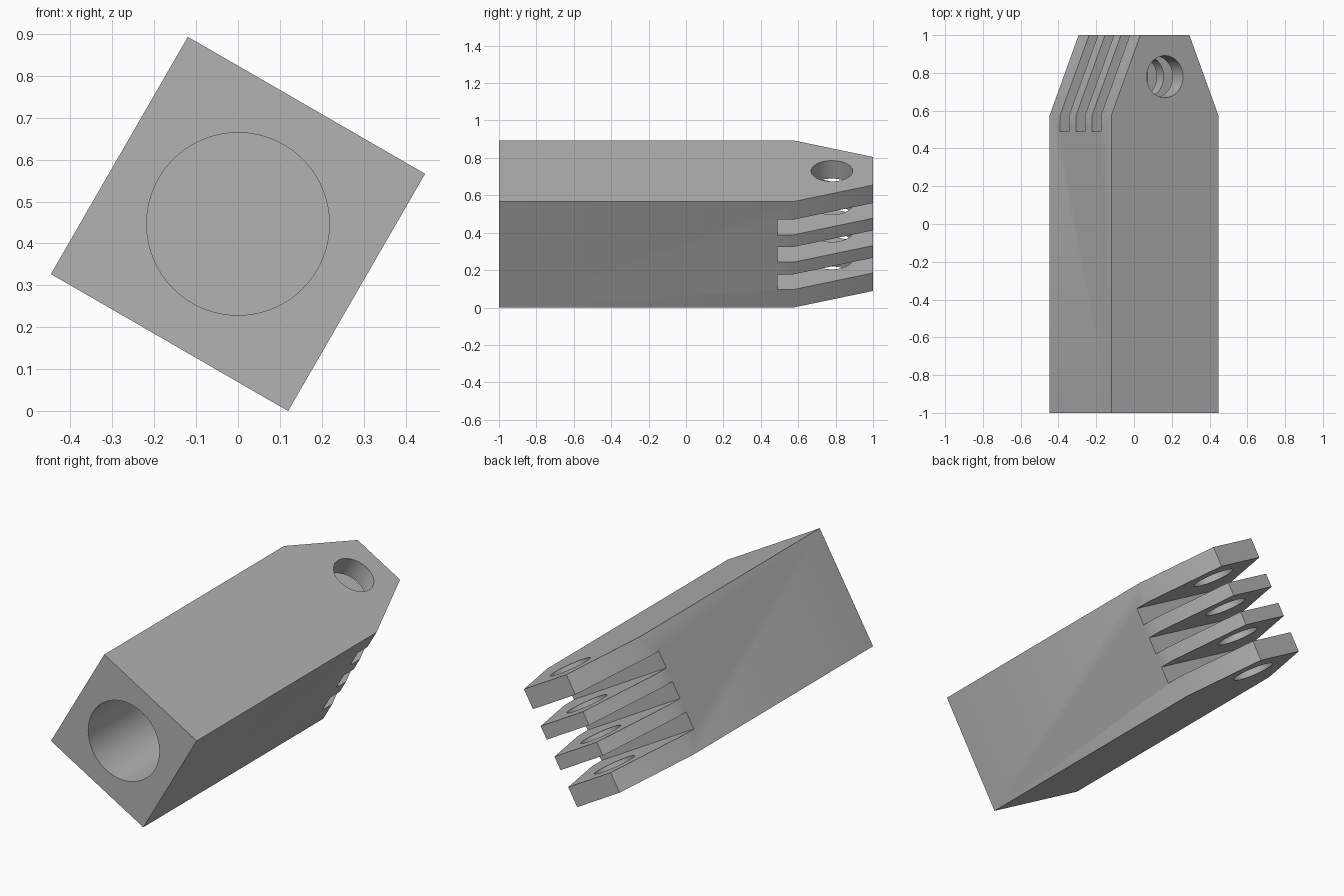
import bpy
import math
from mathutils import Matrix

cube = bpy.data.objects.get("Cube")
if cube:
    bpy.data.objects.remove(cube, do_unlink=True)

HALF = 0.327          # half the square section
TIP = 0.15            # half width at the tapered end
TAPER_Y = 0.575
SLOT_Y, SLOT_W, PITCH = 0.49, 0.094, 0.169
PIN_Y, PIN_R = 0.78, 0.111
BORE_R, BORE_END = 0.218, 0.15

grey = bpy.data.materials.new("plain grey")
grey.use_nodes = True
colour = (0.45, 0.45, 0.45, 1)
grey.diffuse_color = colour
grey.node_tree.nodes["Principled BSDF"].inputs["Base Color"].default_value = colour


def cut(target, cutter):
    """Subtract the cutter from the target and discard it."""
    mod = target.modifiers.new("cut", 'BOOLEAN')
    mod.operation = 'DIFFERENCE'
    mod.solver = 'EXACT'
    mod.object = cutter
    bpy.context.view_layer.objects.active = target
    bpy.ops.object.modifier_apply(modifier=mod.name)
    bpy.data.objects.remove(cutter, do_unlink=True)


def cylinder(radius, depth, location, rotation=(0, 0, 0)):
    bpy.ops.mesh.primitive_cylinder_add(vertices=96, radius=radius, depth=depth,
                                        location=location, rotation=rotation)
    return bpy.context.object


# Square bar with a tapered end, extruded from its outline
outline = [(-HALF, -1), (HALF, -1), (HALF, TAPER_Y), (TIP, 1), (-TIP, 1), (-HALF, TAPER_Y)]
n = len(outline)
verts = [(x, y, z) for z in (-HALF, HALF) for x, y in outline]
faces = [tuple(reversed(range(n))), tuple(range(n, 2 * n))]
faces += [(i, (i + 1) % n, (i + 1) % n + n, i + n) for i in range(n)]
mesh = bpy.data.meshes.new("forked_bar")
mesh.from_pydata(verts, [], faces)
bar = bpy.data.objects.new("forked_bar", mesh)
bpy.context.collection.objects.link(bar)

# Three slots leave four prongs
for k in (-1, 0, 1):
    bpy.ops.mesh.primitive_cube_add(size=1, location=(0, SLOT_Y + 0.5, k * PITCH))
    slot = bpy.context.object
    slot.scale = (1, 1, SLOT_W)
    cut(bar, slot)

# Pin hole through the prongs, and the blind bore in the front
cut(bar, cylinder(PIN_R, 1, (0, PIN_Y, 0)))
depth = BORE_END + 1.1
cut(bar, cylinder(BORE_R, depth, (0, BORE_END - depth / 2, 0), (math.pi / 2, 0, 0)))

# Roll the bar so that it rests on one edge
roll = math.radians(30)
lift = HALF * (math.cos(roll) + math.sin(roll))
bar.data.transform(Matrix.Translation((0, 0, lift)) @ Matrix.Rotation(roll, 4, 'Y'))
bar.data.materials.clear()
bar.data.materials.append(grey)
for p in bar.data.polygons:
    p.material_index = 0

bpy.ops.object.select_all(action='DESELECT')
bar.select_set(True)
bpy.context.view_layer.objects.active = bar
bpy.ops.object.shade_smooth_by_angle(angle=math.radians(30))
